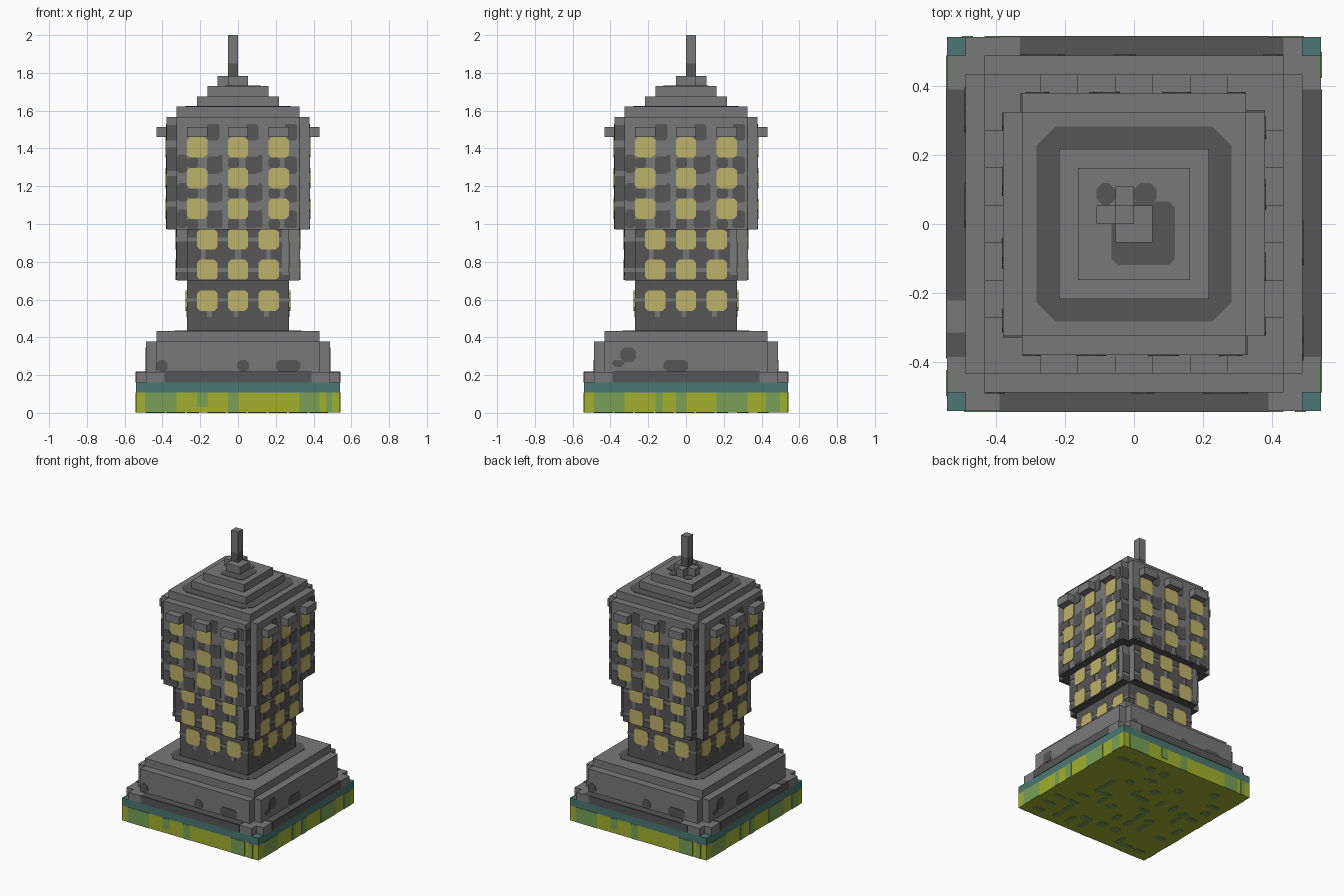
import bpy, bmesh, math, random
from mathutils import Matrix

if "Cube" in bpy.data.objects:
    bpy.data.objects.remove(bpy.data.objects["Cube"], do_unlink=True)

random.seed(4)
V = 2 / 37  # one block of the grid


def material(name, rgb):
    lin = [((c / 255 + 0.055) / 1.055) ** 2.4 for c in rgb] + [1]
    m = bpy.data.materials.new(name)
    m.diffuse_color = lin
    m.use_nodes = True
    m.node_tree.nodes["Principled BSDF"].inputs["Base Color"].default_value = lin
    return m


STONE = material("stone grey", (121, 121, 121))
DARK = material("dark stone", (86, 86, 86))
GLOW = material("window yellow", (188, 178, 106))
GRASS = material("grass green", (161, 176, 45))
MOSS = material("moss green", (121, 160, 87))
TEAL = material("teal", (76, 119, 114))


def square(r):
    return [(-r, -r), (r, -r), (r, r), (-r, r)]


def cross(a):
    """Square of half width a with one block cut from each corner."""
    b = a - 1
    return [(-b, -a), (b, -a), (b, -b), (a, -b), (a, b), (b, b),
            (b, a), (-b, a), (-b, b), (-a, b), (-a, -b), (-b, -b)]


def clipped(x0, x1, y0, y1, c):
    """Rectangle with clipped corners."""
    if c <= 0:
        return [(x0, y0), (x1, y0), (x1, y1), (x0, y1)]
    return [(x0 + c, y0), (x1 - c, y0), (x1, y0 + c), (x1, y1 - c),
            (x1 - c, y1), (x0 + c, y1), (x0, y1 - c), (x0, y0 + c)]


def add_prism(bm, pts, z0, z1, matrix=Matrix()):
    low = [bm.verts.new(matrix @ Matrix.Translation((x, y, z0)).translation) for x, y in pts]
    high = [bm.verts.new(matrix @ Matrix.Translation((x, y, z1)).translation) for x, y in pts]
    bm.faces.new(low[::-1])
    bm.faces.new(high)
    n = len(pts)
    for i in range(n):
        j = (i + 1) % n
        bm.faces.new((low[i], low[j], high[j], high[i]))


def finish(name, bm, mat):
    bmesh.ops.recalc_face_normals(bm, faces=bm.faces)
    mesh = bpy.data.meshes.new(name)
    bm.to_mesh(mesh)
    bm.free()
    mesh.materials.append(mat)
    obj = bpy.data.objects.new(name, mesh)
    obj.scale = (V, V, V)
    bpy.context.collection.objects.link(obj)
    return obj


def prism(name, pts, z0, z1, mat):
    bm = bmesh.new()
    add_prism(bm, pts, z0, z1)
    return finish(name, bm, mat)


def wall_plates(name, depth, rects, mat, clip=0.3, thick=0.06, sides=range(4)):
    """Thin plates (u0, u1, z0, z1) on upright faces, turned to each side."""
    bm = bmesh.new()
    upright = Matrix.Rotation(math.pi / 2, 4, 'X')
    for k in sides:
        turn = Matrix.Rotation(k * math.pi / 2, 4, 'Z') @ upright
        for r in rects:
            add_prism(bm, clipped(*r, clip), depth - 0.03, depth + thick, turn)
    return finish(name, bm, mat)


# Ground slab
prism("grass_slab", square(10), 0.04, 2, GRASS)
prism("teal_slab", square(10), 2, 3, TEAL)
wall_plates("moss_stripes_front", 10, [(-9.1, -6, 0.05, 2), (-4, -3, .6, 2), (-1, 0, 0.05, 2),
            (6, 8, 0.05, 2), (8.6, 9.2, 0.05, 2)], MOSS, 0, sides=(0, 2))
wall_plates("moss_stripes_side", 10, [(-9, -6, 0.05, 2), (-3, -2.3, 0.05, 2), (-1, 0, .05, 2),
            (3, 6, 0.05, 2), (7.8, 9.2, 0.05, 2)], MOSS, 0, sides=(1, 3))
bm = bmesh.new()
for i in range(-9, 9, 2):
    for j in range(-9, 9, 2):
        if random.random() < 0.5:
            w, h = random.choice(((1.8, 0.7), (0.7, 1.8), (1.2, 1.1)))
            add_prism(bm, clipped(i, i + w, j, j + h, 0.25), 0, 0.05)
finish("moss_patches_below", bm, MOSS)

# Stepped foot
prism("plinth", cross(10), 3, 4, STONE)
prism("pedestal", cross(9), 4, 7, STONE)
prism("pedestal_cap", square(8), 7, 8, STONE)
wall_plates("plinth_dark_sides", 10, [(-7.2, 7.2, 3, 4)], DARK, 0)
bm = bmesh.new()
for x0, x1, y0, y1 in [(-6.1, 8, 9, 10), (-7.2, 7.2, -10, -9), (9, 10, -7.1, 7.2),
                       (-10, -9, -4.1, 7.2), (-10, -9, -7.1, -5.8)]:
    add_prism(bm, clipped(x0, x1, y0, y1, 0), 3.97, 4.05)
finish("plinth_dark_edges", bm, DARK)
wall_plates("pedestal_spots_front", 9, [(-.1, 1.1, 4, 5.2), (3.7, 6.1, 4, 5.2),
            (-8, -6.9, 4, 5.2)], DARK, 0.35, sides=(0, 2))
wall_plates("pedestal_spots_side", 9, [(-6.4, -4.9, 5, 6.4), (-7.3, -6, 4.5, 5.2),
            (-2.2, .2, 4, 5.2)], DARK, 0.35, sides=(1, 3))
prism("shaft_foot_shadow_band", clipped(-6.2, 6.2, -6.2, 6.2, 1), 7.97, 8.05, DARK)

# Tower body, widening upwards
prism("shaft", square(5), 8, 13, DARK)
prism("middle_storey", cross(6), 13, 18, STONE)
prism("upper_storey", cross(7), 18, 29, STONE)
prism("middle_underside", cross(5.95), 12.96, 13.05, DARK)
prism("upper_underside", cross(6.95), 17.96, 18.05, DARK)

# Light stone bars on the shaft
bars = [(-5, 5, 10.9, 11.2)] + [(x - .25, x + .25, 9.4, 10) for x in (-2.8, -.2, 2.8)]
wall_plates("shaft_light_bars", 5, bars, STONE, 0)

# Dark panels of the middle storey, split by light bars
cuts = [-5, -3.6, -3.2, -.3, .3, 2.8, 3.2, 4.3]
cells = [(cuts[i], cuts[i + 1], z0, z1) for i in (0, 2, 4, 6)
         for z0, z1 in ((13, 13.8), (14.2, 16.8), (17.2, 18))]
cells += [(3.2, 5, 13, 13.5)]
wall_plates("middle_dark_panels", 6, cells, DARK, 0)
wall_plates("middle_corner_patches", 5, [(-6, -5, 13, 13.8), (-6, -5, 14.2, 16.8)], DARK, 0)

# Dark panels of the upper storey
patches = []
for x in (-3.05, .75, 4.55):
    for z in (18.1, 20.6, 23.4, 26.7):
        patches.append((x, x + 1.25, z, z + (1.7 if z < 26 else 1.6)))
for x in (-5.95, -2.0, 1.9):
    patches += [(x, x + (.95 if x < -5 else .5), z, z + 1.8) for z in (18.1, 20.7, 23.5)]
for x in (-5, -1, 3):
    patches += [(x, x + 1.1, z, z + 1) for z in (18, 21, 24)]
wall_plates("upper_dark_patches", 7, patches, DARK, 0.2)
wall_plates("upper_corner_patches", 6, [(-7, -6, 18, 20.2), (-7, -6, 20.7, 23.2),
            (-7, -6, 23.7, 26), (-7, -6, 26.7, 28.2)], DARK, 0)

# Lit windows
wide, narrow = (-5, -1, 3), (-4, -1, 2)
for label, depth, columns, rows in (("upper", 7, wide, (19, 22, 25)),
                                    ("middle", 6, narrow, (13, 16)),
                                    ("shaft", 5, narrow, (10,))):
    wall_plates(label + "_windows", depth, [(x, x + 2, z, z + 2) for x in columns for z in rows],
                GLOW, 0.3, 0.12)

# Brackets above the windows
wall_plates("brackets", 7, [(x, x + 2, 27, 28) for x in wide], STONE, 0, 1)

# Stepped roof
prism("roof_base", square(6), 29, 30, STONE)
prism("roof_step_lower", square(4), 30, 31, STONE)
prism("roof_step_upper", square(3), 31, 32, STONE)
prism("roof_dark_ring", clipped(-5.2, 5.2, -5.2, 5.2, 1), 29.97, 30.05, DARK)
bm = bmesh.new()
for x0, x1, y0, y1 in [(-1.2, 2.2, -2.2, 1.2), (-2, -1, 1, 2.2), (0, 1.2, 1, 2.2)]:
    add_prism(bm, clipped(x0, x1, y0, y1, .35), 31.97, 32.05)
finish("roof_dark_patch", bm, DARK)

# Spire and its footing
prism("spire_footing", [(-2, 0), (-1, 0), (-1, -1), (1, -1), (1, 1), (0, 1), (0, 2),
                        (-1, 2), (-1, 1), (-2, 1)], 32, 33, STONE)
prism("spire_dark_base", clipped(-1, 0, 0, 1, 0), 33, 34.2, DARK)
prism("spire", clipped(-1, 0, 0, 1, 0), 34.2, 37, STONE)
